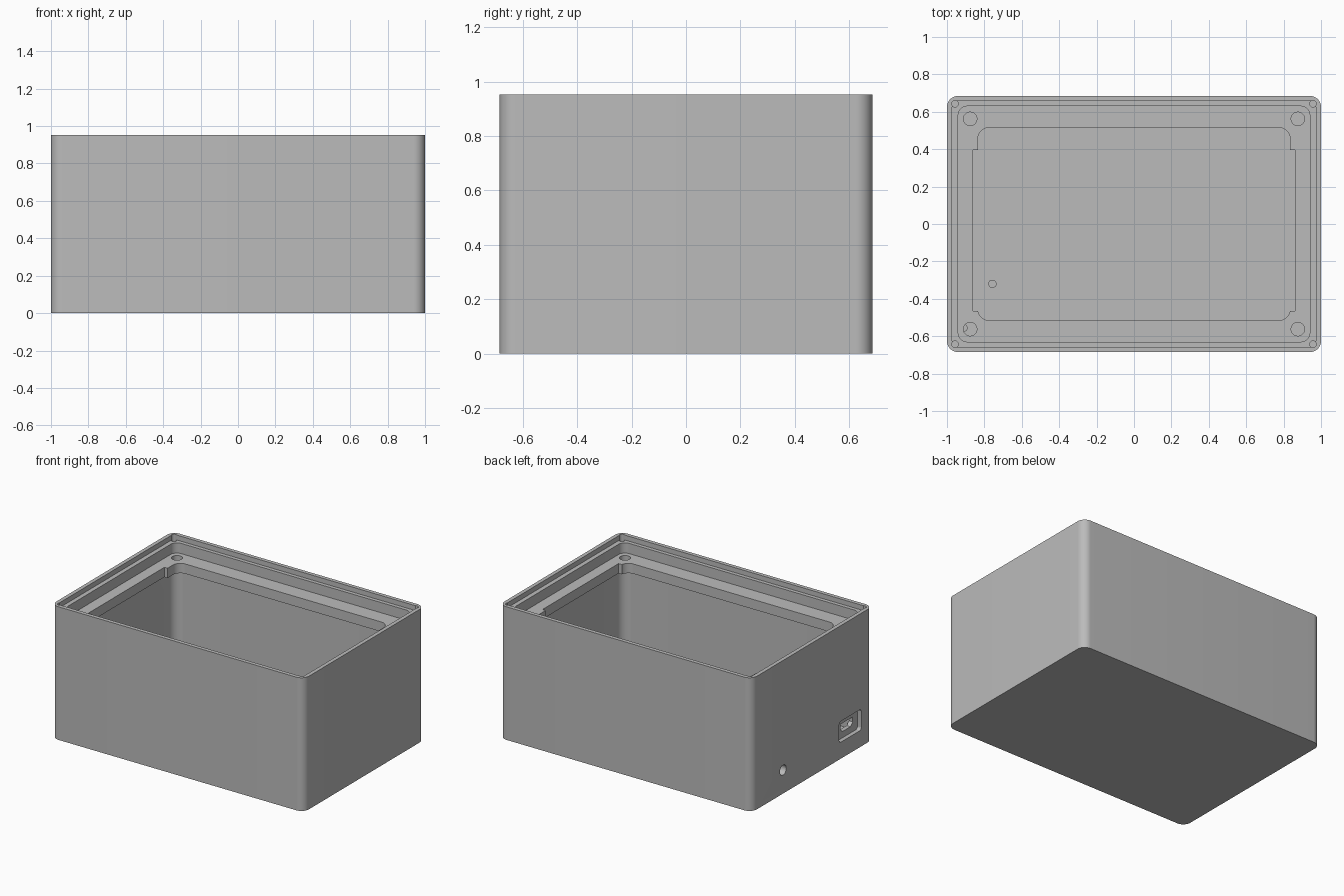
import bpy, bmesh, math
from mathutils import Matrix

old = bpy.data.objects.get("Cube")
if old:
    bpy.data.objects.remove(old, do_unlink=True)

grey = bpy.data.materials.new("plain_grey")
grey.use_nodes = True
grey.diffuse_color = (0.5, 0.5, 0.5, 1)
grey.node_tree.nodes["Principled BSDF"].inputs["Base Color"].default_value = (0.5, 0.5, 0.5, 1)


def prism(name, outline, z0, z1, matrix=None):
    """Extrude a closed outline from z0 to z1."""
    bm = bmesh.new()
    base = bm.faces.new([bm.verts.new((x, y, z0)) for x, y in outline])
    top = bmesh.ops.extrude_face_region(bm, geom=[base])["geom"]
    verts = [v for v in top if isinstance(v, bmesh.types.BMVert)]
    bmesh.ops.translate(bm, verts=verts, vec=(0, 0, z1 - z0))
    bmesh.ops.recalc_face_normals(bm, faces=bm.faces)
    if matrix:
        bm.transform(matrix)
    mesh = bpy.data.meshes.new(name)
    bm.to_mesh(mesh)
    bm.free()
    mesh.materials.append(grey)
    obj = bpy.data.objects.new(name, mesh)
    bpy.context.collection.objects.link(obj)
    return obj


def rounded(hx, hy, r, steps=12):
    """Rounded rectangle outline with half sizes hx, hy."""
    pts = []
    for q, (sx, sy) in enumerate([(1, 1), (-1, 1), (-1, -1), (1, -1)]):
        for i in range(steps + 1):
            a = math.pi / 2 * (q + i / steps)
            pts.append((sx * (hx - r) + r * math.cos(a), sy * (hy - r) + r * math.sin(a)))
    return pts


def circle(r, cx=0, cy=0, n=32):
    return [(cx + r * math.cos(math.tau * i / n), cy + r * math.sin(math.tau * i / n))
            for i in range(n)]


def cut(target, cutter):
    """Subtract the cutter, then discard it."""
    cutter.hide_render = True
    mod = target.modifiers.new("cut", "BOOLEAN")
    mod.operation = "DIFFERENCE"
    mod.solver = "EXACT"
    mod.object = cutter
    bpy.context.view_layer.objects.active = target
    bpy.ops.object.modifier_apply(modifier=mod.name)
    bpy.data.objects.remove(cutter, do_unlink=True)


HEIGHT, FLOOR = 0.953, 0.06
SHELF_TOP, SHELF_BOTTOM = 0.845, 0.775

# Outer shell, lid step, upper well and main cavity, leaving a shelf between
box = prism("enclosure_body", rounded(1, 0.685, 0.06), 0, HEIGHT)
cut(box, prism("lid_step", rounded(0.972, 0.657, 0.035), 0.918, 1))
cut(box, prism("upper_well", rounded(0.94, 0.63, 0.05), SHELF_TOP, 1))
cut(box, prism("main_cavity", rounded(0.94, 0.63, 0.07), FLOOR, SHELF_BOTTOM))

# Shelf opening with a shallow widening at both ends
cut(box, prism("shelf_opening", rounded(0.835, 0.515, 0.06), 0.7, 0.9))
cut(box, prism("shelf_widening", [(-0.86, -0.465), (0.86, -0.465), (0.86, 0.395), (-0.86, 0.395)],
               0.7, 0.9))

# Shelf screw holes and corner rim notches
for sx in (-1, 1):
    for sy in (-1, 1):
        cut(box, prism("shelf_hole", circle(0.036, sx * 0.876, sy * 0.562), 0.7, 0.9))
        cut(box, prism("rim_notch", circle(0.018, sx * 0.957, sy * 0.643), 0.87, 1))


def side(y, z):
    """Place a prism so it points along x on the right-hand wall."""
    return Matrix.Translation((0, y, z)) @ Matrix(
        ((0, 0, 1, 0), (1, 0, 0, 0), (0, 1, 0, 0), (0, 0, 0, 1)))


# Connector recess, connector slot and round cable hole
cut(box, prism("port_recess", rounded(0.125, 0.075, 0.02), -1.1, -0.97, side(-0.43, 0.193)))
slot = [(-0.07, 0.03), (-0.07, -0.005), (-0.045, -0.03), (0.045, -0.03), (0.07, -0.005), (0.07, 0.03)]
cut(box, prism("port_slot", slot, -1.1, -0.9, side(-0.43, 0.193)))
cut(box, prism("cable_hole", circle(0.036), -1.1, -0.9, side(0.33, 0.168)))

# Pegs on the floor that hold the connector board
pegs = [prism("board_peg", circle(0.022, x, y), FLOOR - 0.01, 0.14)
        for x, y in ((-0.757, -0.32), (-0.912, -0.555))]

for obj in [box] + pegs:
    bpy.ops.object.select_all(action="DESELECT")
    obj.select_set(True)
    bpy.context.view_layer.objects.active = obj
    bpy.ops.object.shade_smooth_by_angle(angle=math.radians(30))
